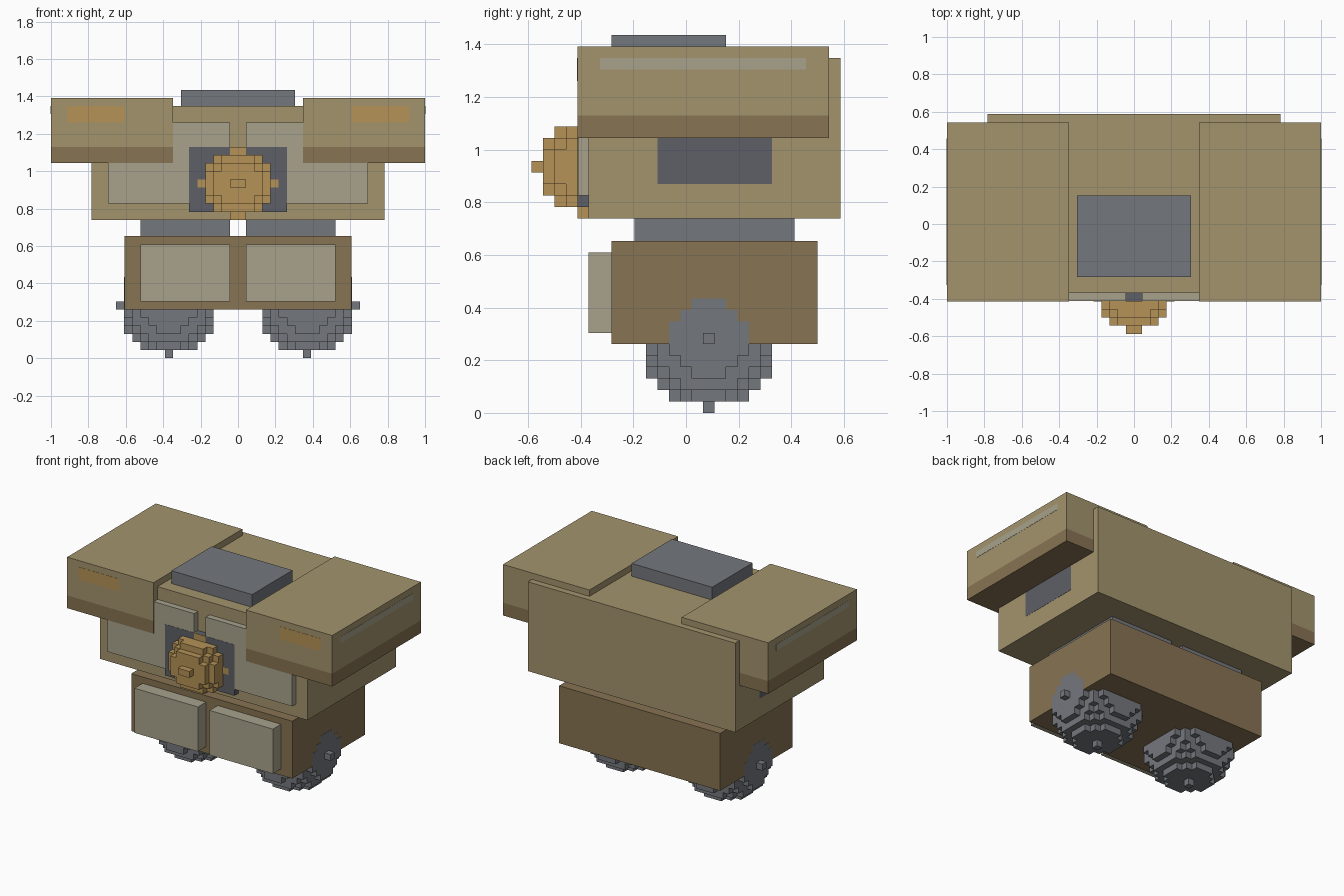
import bpy, bmesh
from mathutils import Vector

if "Cube" in bpy.data.objects:
    bpy.data.objects.remove(bpy.data.objects["Cube"])

V = 2 / 46      # one block of the grid; all sizes below are in blocks
E = 0.03        # hair-thin offset for flush colour panels


def material(name, hex_code):
    def lin(c):
        return c / 12.92 if c <= 0.04045 else ((c + 0.055) / 1.055) ** 2.4
    m = bpy.data.materials.new(name)
    m.diffuse_color = [lin(int(hex_code[i:i + 2], 16) / 255) for i in (0, 2, 4)] + [1]
    m.use_nodes = True
    m.node_tree.nodes["Principled BSDF"].inputs["Base Color"].default_value = m.diffuse_color
    return m


TAN = material("tan", "A3946D")
BROWN = material("brown", "877352")
PALE = material("pale", "A8A28C")
GREY = material("grey", "74777D")
DARK = material("dark_grey", "5D6067")
AMBER = material("amber", "B59257")


def finish(name, bm, mat):
    mesh = bpy.data.meshes.new(name)
    bm.to_mesh(mesh)
    bm.free()
    mesh.materials.append(mat)
    ob = bpy.data.objects.new(name, mesh)
    bpy.context.collection.objects.link(ob)
    return ob


def box(name, x, y, z, mat):
    """Box from (min, max) ranges given in blocks."""
    bm = bmesh.new()
    bmesh.ops.create_cube(bm, size=1)
    for v in bm.verts:
        v.co = Vector([(r[0] if c < 0 else r[1]) * V for c, r in zip(v.co, (x, y, z))])
    return finish(name, bm, mat)


def pair(name, x, y, z, mat):
    """Matching boxes on the right (+x) and left (-x)."""
    box(name + "_right", x, y, z, mat)
    box(name + "_left", (-x[1], -x[0]), y, z, mat)


def ball_cells(centre, r, keep):
    span = range(-r, r + 1)
    return {(centre[0] + a, centre[1] + b, centre[2] + c)
            for a in span for b in span for c in span
            if a * a + b * b + c * c <= r * r and keep(a, b, c)}


def blocks(name, cells, mat):
    """Skin of a set of unit blocks (cells hold block centres)."""
    bm = bmesh.new()
    for cell in cells:
        for axis in range(3):
            for s in (-1, 1):
                n = Vector((0, 0, 0))
                n[axis] = s
                if tuple(Vector(cell) + n) in cells:
                    continue
                u = Vector((0, 0, 0))
                u[(axis + 1) % 3] = 0.5
                w = n.cross(u)
                mid = Vector(cell) + n * 0.5
                bm.faces.new([bm.verts.new((mid + p) * V)
                              for p in (-u - w, u - w, u + w, w - u)])
    bmesh.ops.remove_doubles(bm, verts=bm.verts, dist=V * 0.01)
    return finish(name, bm, mat)


# Lower body with its front plates and the two waist blocks
box("lower_body", (-14 + E, 14 - E), (-6.5, 11.5), (6, 15), BROWN)
pair("lower_front_plate", (1, 12), (-8.5, -6.5), (7, 14), PALE)
pair("waist_block", (1, 12), (-4.5, 9.5), (15, 17), GREY)

# Torso, chest plates, side vents and top hatch
box("torso", (-18, 18), (-8.5, 13.5), (17, 31), TAN)
pair("chest_plate", (1, 16), (-9.5 + 2 * E, -8.5), (19, 29), PALE)
box("lamp_mount", (-6, 6), (-9.5 + E, -8.5), (18, 26), DARK)
pair("side_vent", (17, 18 + E), (-2.5, 7.5), (20, 24), DARK)
box("top_hatch", (-7, 7), (-6.5, 3.5), (31, 33), GREY)

# Shoulders with brown lower band, amber front light and pale side stripe
pair("shoulder", (8, 23), (-9.5, 12.5), (26, 32), TAN)
pair("shoulder_band", (8, 23), (-9.5, 12.5), (24, 26), BROWN)
pair("shoulder_light", (14, 21), (-9.5 - E, -9), (29, 31), AMBER)
pair("shoulder_stripe", (22.5, 23 + E), (-7.5, 10.5), (30, 31), PALE)

# Domed front lamp: two half balls side by side, so it is symmetric
front = lambda a, b, c: b <= 0
blocks("front_lamp", ball_cells((-0.5, -9, 21.5), 4, front)
       | ball_cells((0.5, -9, 21.5), 4, front), AMBER)

# Ball rollers under the body, also showing on its outer sides
for name, side in (("right", 1), ("left", -1)):
    blocks("roller_" + name,
           ball_cells((8.5 * side, 2, 6.5), 6, lambda a, b, c: c < 0 or a * side >= 5), GREY)
